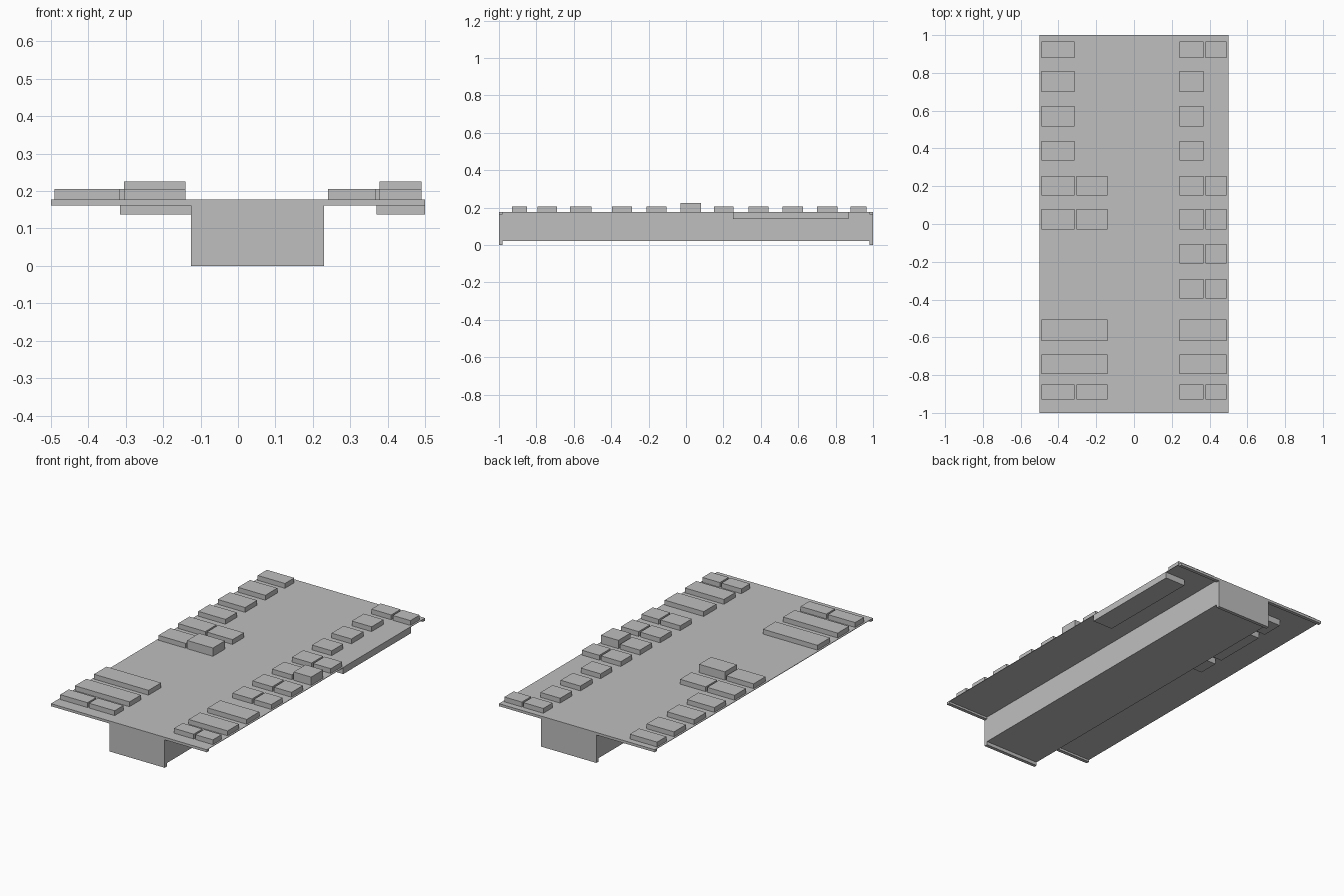
import bpy
import bmesh

if "Cube" in bpy.data.objects:
    bpy.data.objects.remove(bpy.data.objects["Cube"])

grey = bpy.data.materials.new("grey")
grey.diffuse_color = (0.52, 0.52, 0.52, 1)
grey.use_nodes = True
grey.node_tree.nodes["Principled BSDF"].inputs["Base Color"].default_value = grey.diffuse_color


def add_box(bm, x, y, z):
    """Add one box spanning three (low, high) ranges."""
    verts = bmesh.ops.create_cube(bm, size=1)["verts"]
    for v in verts:
        v.co = [(lo + hi) / 2 + c * (hi - lo) for c, (lo, hi) in zip(v.co, (x, y, z))]


def finish(name, bm):
    mesh = bpy.data.meshes.new(name)
    bm.to_mesh(mesh)
    bm.free()
    mesh.materials.append(grey)
    obj = bpy.data.objects.new(name, mesh)
    bpy.context.collection.objects.link(obj)
    return obj


def boxes(name, *spans):
    bm = bmesh.new()
    for span in spans:
        add_box(bm, *span)
    return finish(name, bm)


TOP = 0.177
KEEL_X = (-0.125, 0.23)

# Thin deck and the deep channel beneath it, joined as one T section
profile = [(-0.5, TOP), (-0.5, TOP - 0.003), (KEEL_X[0], TOP - 0.003), (KEEL_X[0], 0.02),
           (KEEL_X[1], 0.02), (KEEL_X[1], TOP - 0.003), (0.5, TOP - 0.003), (0.5, TOP)]
# End walls repeat the section with deeper lips
lip = [(-0.5, TOP), (-0.5, 0.162), (KEEL_X[0], 0.162), (KEEL_X[0], 0),
       (KEEL_X[1], 0), (KEEL_X[1], 0.162), (0.5, 0.162), (0.5, TOP)]


def extrude_section(name, points, y0, y1):
    bm = bmesh.new()
    face = bm.faces.new([bm.verts.new((x, y0, z)) for x, z in points])
    new = bmesh.ops.extrude_face_region(bm, geom=[face])["geom"]
    bmesh.ops.translate(bm, vec=(0, y1 - y0, 0),
                        verts=[g for g in new if isinstance(g, bmesh.types.BMVert)])
    bmesh.ops.recalc_face_normals(bm, faces=bm.faces[:])
    return finish(name, bm)


extrude_section("deck_and_channel", profile, -0.98, 0.98)
extrude_section("front_end_wall", lip, -1.0, -0.98)
extrude_section("back_end_wall", lip, 0.98, 1.0)

# Raised blocks on the deck: columns across x, rows along y
COLS = {"A": (-0.49, -0.315), "B": (-0.305, -0.14), "W": (-0.49, -0.14),
        "C": (0.24, 0.367), "D": (0.378, 0.49), "V": (0.24, 0.49)}
ROWS = [(0.88, 0.965, "ACD"), (0.70, 0.81, "AC"), (0.515, 0.625, "AC"),
        (0.335, 0.44, "AC"), (0.15, 0.255, "ABCD"), (-0.03, 0.08, "ABCD"),
        (-0.21, -0.105, "CD"), (-0.395, -0.29, "CD"), (-0.62, -0.505, "WV"),
        (-0.795, -0.69, "WV"), (-0.93, -0.85, "ABCD")]
blocks = []
for y0, y1, cols in ROWS:
    for c in cols:
        tall = y0 == -0.03 and c in "BD"
        blocks.append((COLS[c], (y0, y1), (TOP - 0.002, 0.225 if tall else 0.205)))
boxes("deck_blocks", *blocks)

# Recess housings hanging under the deck
UNDER = (0.138, TOP - 0.002)
boxes("right_under_housing", ((0.37, 0.5), (0.25, 0.87), UNDER))
boxes("left_under_housings",
      *[((-0.315, KEEL_X[0]), y, UNDER) for y in ((0.74, 0.87), (0.37, 0.69), (0.2, 0.32))])
